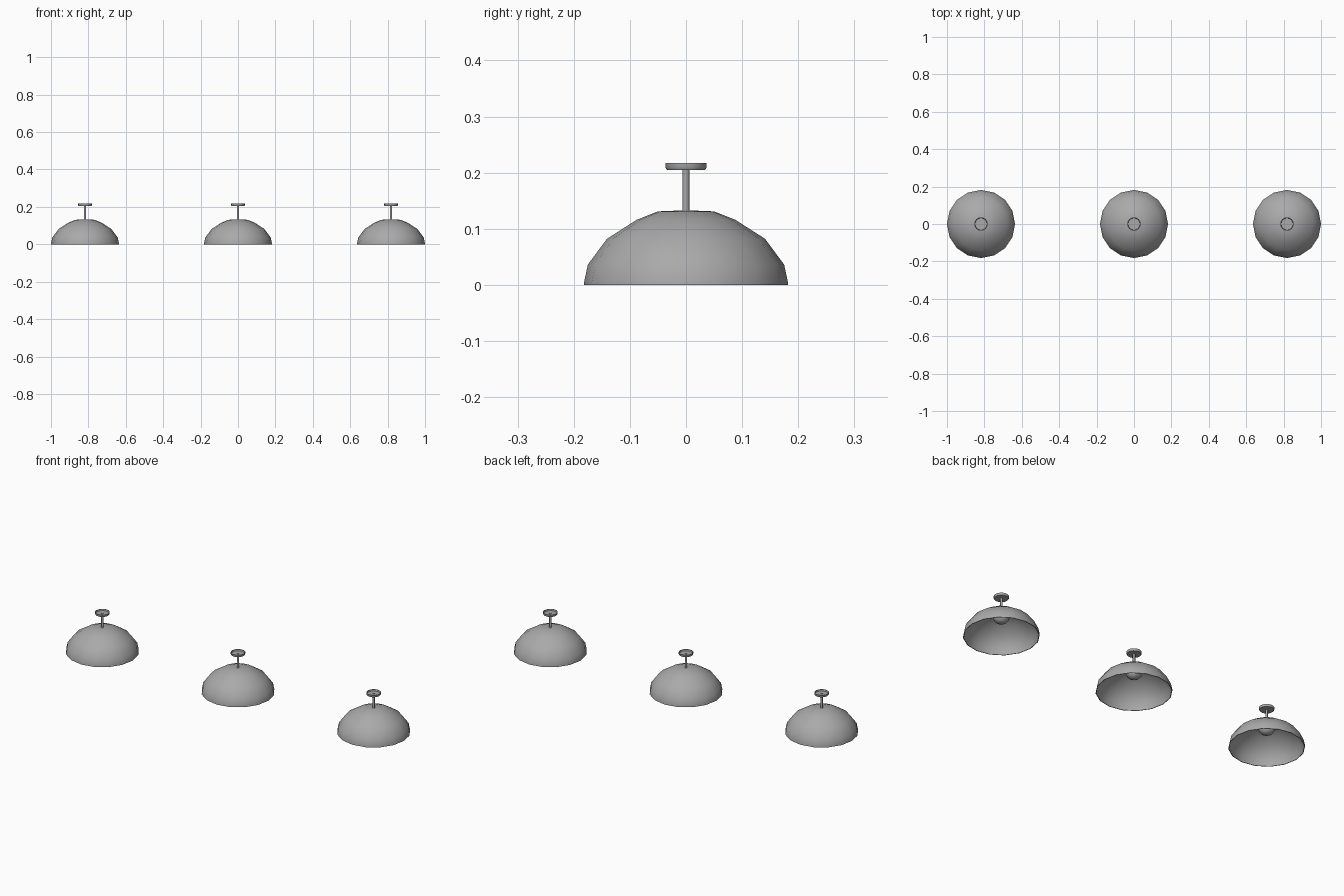
import bpy, bmesh, math

if "Cube" in bpy.data.objects:
    bpy.data.objects.remove(bpy.data.objects["Cube"])

SIDES = 16

# Mid grey finish
grey = bpy.data.materials.new("mid_grey")
grey.diffuse_color = (0.4, 0.4, 0.4, 1)
grey.use_nodes = True
grey.node_tree.nodes["Principled BSDF"].inputs["Base Color"].default_value = grey.diffuse_color


def lathe(name, profile, x, sides=SIDES, smooth=40):
    """Spin a (radius, height) profile around a vertical axis at x."""
    bm = bmesh.new()
    rings = []
    for r, z in profile:
        if r == 0:
            rings.append([bm.verts.new((0, 0, z))])
        else:
            rings.append([bm.verts.new((r * math.cos(2 * math.pi * i / sides),
                                        r * math.sin(2 * math.pi * i / sides), z))
                          for i in range(sides)])
    for a, b in zip(rings, rings[1:]):
        for i in range(sides):
            j = (i + 1) % sides
            quad = [a[i % len(a)], a[j % len(a)], b[j % len(b)], b[i % len(b)]]
            bm.faces.new(list(dict.fromkeys(quad)))
    bmesh.ops.recalc_face_normals(bm, faces=bm.faces)
    mesh = bpy.data.meshes.new(name)
    bm.to_mesh(mesh)
    bm.free()
    mesh.materials.append(grey)
    obj = bpy.data.objects.new(name, mesh)
    bpy.context.collection.objects.link(obj)
    obj.location.x = x
    bpy.ops.object.select_all(action='DESELECT')
    obj.select_set(True)
    bpy.context.view_layer.objects.active = obj
    bpy.ops.object.shade_smooth_by_angle(angle=math.radians(smooth))
    return obj


# Thin open shade: outer skin down to the rim, then back up inside
outer = [(0, 0.133), (0.05, 0.131), (0.088, 0.116), (0.141, 0.082),
         (0.175, 0.036), (0.182, 0.003), (0.182, 0)]
inner = [(0.179, 0), (0.172, 0.035), (0.139, 0.08), (0.087, 0.113),
         (0.049, 0.128), (0, 0.13)]
# Rounded bulb tucked under the shade top
bulb = [(0, 0.129), (0.03, 0.129), (0.038, 0.118), (0.04, 0.108),
        (0.037, 0.093), (0.028, 0.08), (0.015, 0.072), (0, 0.07)]
stem = [(0, 0.125), (0.006, 0.125), (0.006, 0.212), (0, 0.212)]
# Shallow ceiling dish, open at the top, with chamfered lower edge
dish = [(0, 0.205), (0.034, 0.205), (0.0365, 0.209), (0.0365, 0.217),
        (0.0335, 0.217), (0.032, 0.209), (0, 0.209)]

for label, x in (("left", -0.818), ("middle", 0), ("right", 0.818)):
    lathe(label + "_shade", outer + inner, x)
    lathe(label + "_bulb", bulb, x)
    lathe(label + "_stem", stem, x, 8, 50)
    lathe(label + "_ceiling_dish", dish, x)
